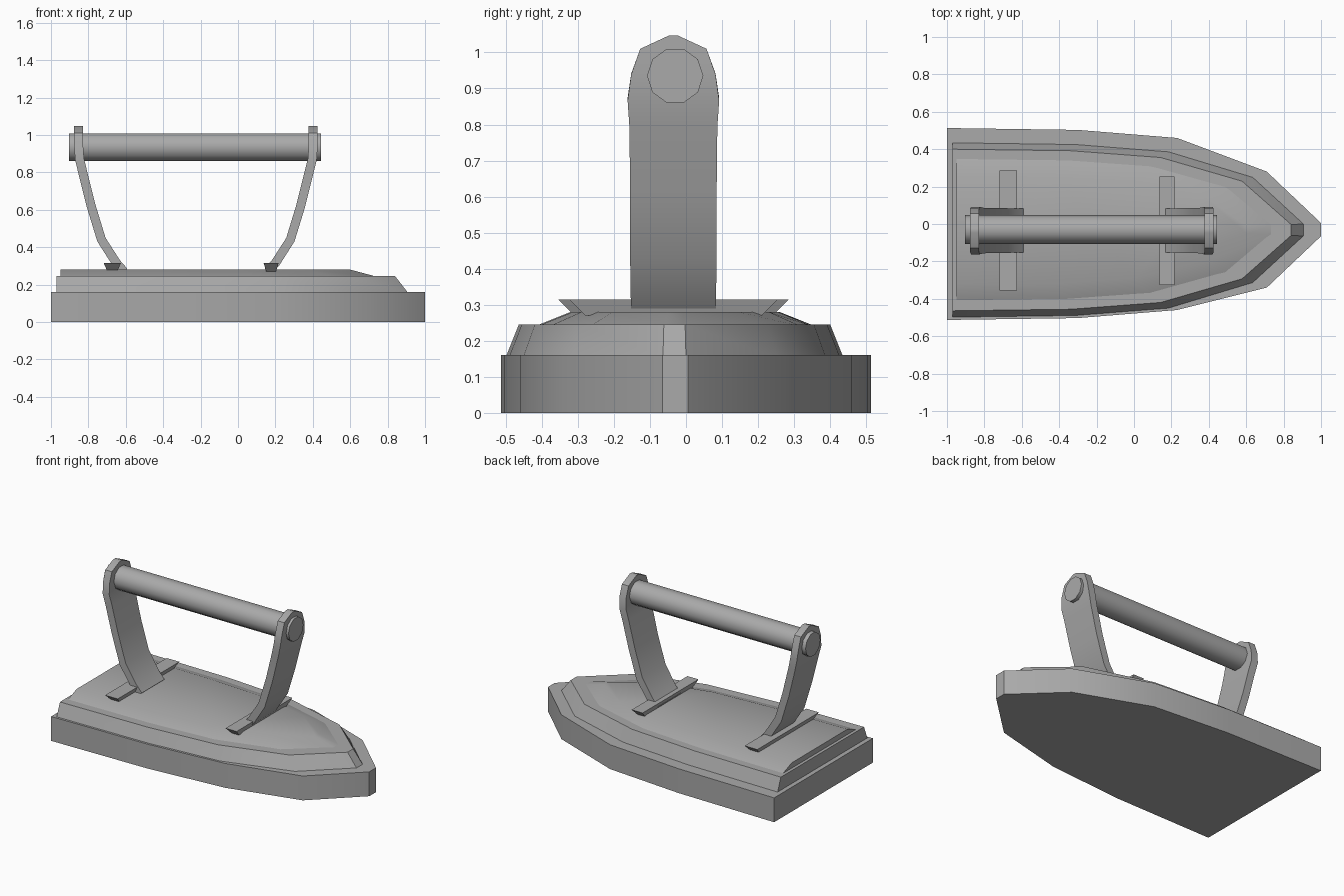
import bpy, bmesh, math
from mathutils import Matrix

cube = bpy.data.objects.get("Cube")
if cube:
    bpy.data.objects.remove(cube, do_unlink=True)

iron = bpy.data.materials.new("grey_iron")
iron.use_nodes = True
GREY = (0.4, 0.4, 0.4, 1)
iron.diffuse_color = GREY
iron.node_tree.nodes["Principled BSDF"].inputs["Base Color"].default_value = GREY

MID_Y = -0.035   # centre line of handle and upper body
MID_X = -0.225   # the two brackets mirror about this


def finish(name, bm, angle):
    bmesh.ops.recalc_face_normals(bm, faces=bm.faces)
    mesh = bpy.data.meshes.new(name)
    bm.to_mesh(mesh)
    bm.free()
    mesh.materials.append(iron)
    obj = bpy.data.objects.new(name, mesh)
    bpy.context.collection.objects.link(obj)
    bpy.ops.object.select_all(action='DESELECT')
    obj.select_set(True)
    bpy.context.view_layer.objects.active = obj
    bpy.ops.object.shade_smooth_by_angle(angle=math.radians(angle))
    return obj


def loft(name, rings, angle=40):
    """Skin a list of equal-length point rings and cap both ends."""
    bm = bmesh.new()
    loops = [[bm.verts.new(p) for p in ring] for ring in rings]
    for a, b in zip(loops, loops[1:]):
        for i in range(len(a)):
            j = (i + 1) % len(a)
            bm.faces.new((a[i], a[j], b[j], b[i]))
    bm.faces.new(loops[0])
    bm.faces.new(loops[-1])
    return finish(name, bm, angle)


# Pointed outline: position along the body, half width, centre of the base
STATIONS = [(-1, 0.513, 0), (-0.3, 0.503, 0), (0.23, 0.46, 0),
            (0.71, 0.31, -0.03), (1, 0.035, -0.03)]


def outline(z, back=-1, nose=1, width=0.513, centre=None):
    left, right = [], []
    for x, half, mid in STATIONS:
        px = back + (x + 1) / 2 * (nose - back)
        h = half * width / 0.513
        c = mid if centre is None else centre
        left.append((px, c + h, z))
        right.append((px, c - h, z))
    return left + right[::-1]


# Sole and stepped upper body
loft("sole_plate", [outline(0), outline(0.16)])
loft("body_step", [outline(0.155, -0.97, 0.91, 0.468, -0.032),
                   outline(0.245, -0.97, 0.84, 0.432, -0.032)])
loft("body_top", [outline(0.24, -0.95, 0.75, 0.39, -0.03),
                  outline(0.28, -0.95, 0.6, 0.29, -0.03)])

# Bracket: distance from the middle, height, half width
ARM = [(0.385, 0.27, 0.118), (0.425, 0.315, 0.118), (0.505, 0.44, 0.12),
       (0.56, 0.62, 0.12), (0.605, 0.8, 0.122), (0.622, 0.87, 0.127),
       (0.627, 0.94, 0.117), (0.627, 1.01, 0.092), (0.627, 1.047, 0.012)]

for place, side, foot_half in (("rear", -1, 0.32), ("front", 1, 0.29)):
    rings = []
    for i, (d, z, h) in enumerate(ARM):
        a, b = ARM[max(i - 1, 0)], ARM[min(i + 1, len(ARM) - 1)]
        dx, dz = b[0] - a[0], b[1] - a[1]
        length = math.hypot(dx, dz)
        nx, nz = 0.024 * dz / length, -0.024 * dx / length
        rings.append([(MID_X + side * (d + s * nx), MID_Y + t * h, z + s * nz)
                      for s, t in ((-1, -1), (1, -1), (1, 1), (-1, 1))])
    loft(place + "_bracket", rings)

    # Flared foot bar across the body
    x = MID_X + side * 0.402 + (0 if side > 0 else -0.045)
    loft(place + "_foot", [
        [(x + u * w, MID_Y + v * l, z)
         for u, v in ((-1, -1), (1, -1), (1, 1), (-1, 1))]
        for z, w, l in ((0.27, 0.026, foot_half - 0.045),
                        (0.315, 0.046 if side < 0 else 0.04, foot_half))])

# Grip rod through both brackets
bm = bmesh.new()
turn = (Matrix.Translation((-0.23, MID_Y + 0.005, 0.935))
        @ Matrix.Rotation(math.pi / 2, 4, 'Y'))
bmesh.ops.create_cone(bm, cap_ends=True, segments=10, radius1=0.078,
                      radius2=0.078, depth=1.345, matrix=turn)
finish("grip_rod", bm, 50)
